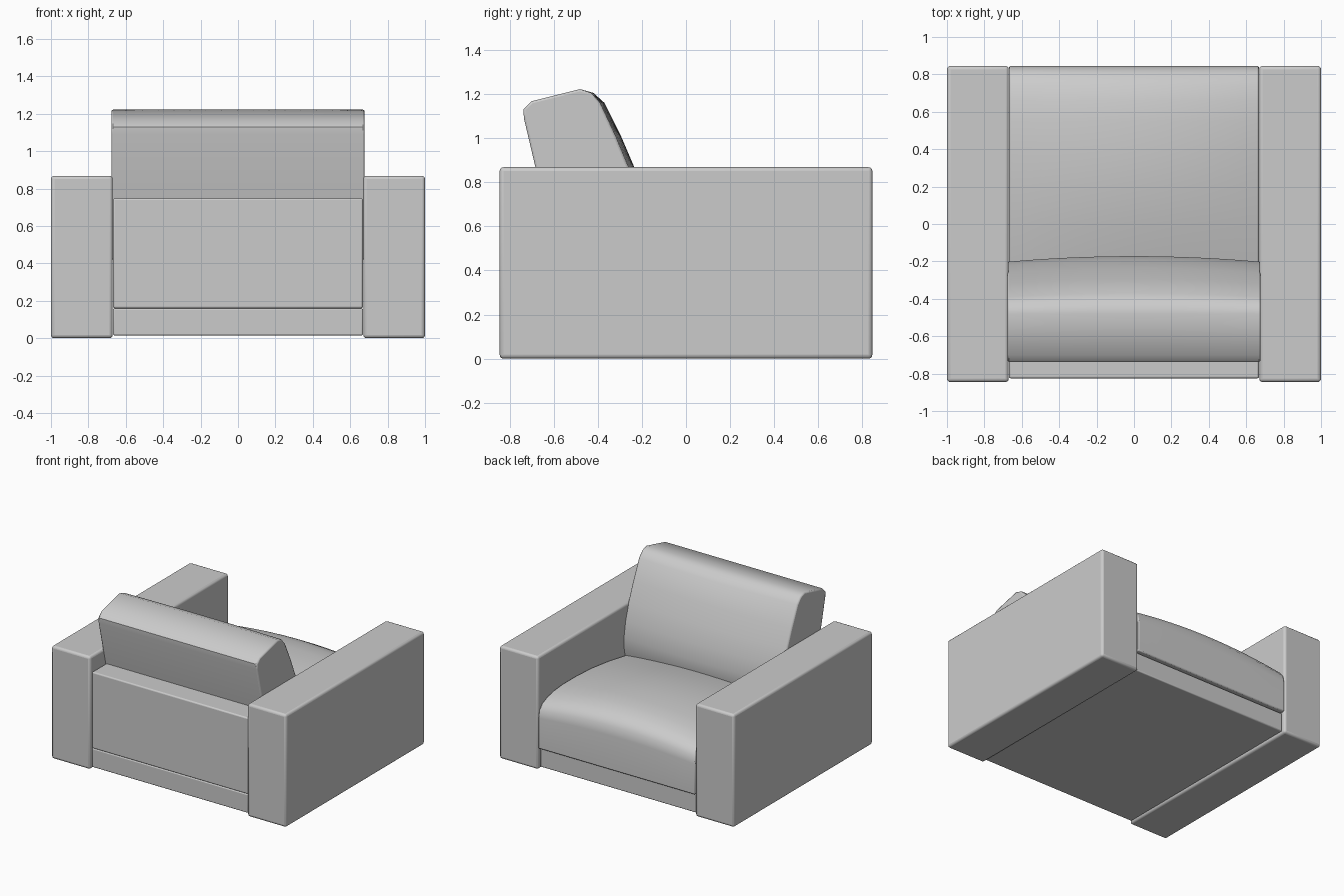
import bpy, bmesh

if "Cube" in bpy.data.objects:
    bpy.data.objects.remove(bpy.data.objects["Cube"])


def finish(name, bm, bevel, segments=3):
    bmesh.ops.recalc_face_normals(bm, faces=bm.faces)
    me = bpy.data.meshes.new(name)
    bm.to_mesh(me)
    bm.free()
    ob = bpy.data.objects.new(name, me)
    bpy.context.collection.objects.link(ob)
    mod = ob.modifiers.new("soft edges", "BEVEL")
    mod.width = bevel
    mod.segments = segments
    mod.limit_method = "ANGLE"
    mod.angle_limit = 0.9
    bpy.ops.object.select_all(action="DESELECT")
    ob.select_set(True)
    bpy.context.view_layer.objects.active = ob
    bpy.ops.object.shade_smooth_by_angle(angle=0.7)
    return ob


def box(name, lo, hi, bevel):
    bm = bmesh.new()
    bmesh.ops.create_cube(bm, size=1)
    for v in bm.verts:
        for i in range(3):
            v.co[i] = lo[i] if v.co[i] < 0 else hi[i]
    return finish(name, bm, bevel)


def cushion(name, half, profile, bevel, steps=16):
    """Loft a (y, z) outline across x; profile(u) gives the outline, u = -1..1."""
    bm = bmesh.new()
    rings = []
    for i in range(steps + 1):
        u = 2 * i / steps - 1
        rings.append([bm.verts.new((u * half, y, z)) for y, z in profile(u)])
    n = len(rings[0])
    for a, b in zip(rings, rings[1:]):
        for j in range(n):
            k = (j + 1) % n
            bm.faces.new((a[j], a[k], b[k], b[j]))
    bm.faces.new(rings[0])
    bm.faces.new(rings[-1])
    return finish(name, bm, bevel, 2)


# Arms
for side, x0, x1 in (("left", -1.0, -0.67), ("right", 0.67, 1.0)):
    box(side + "_arm", (x0, -0.845, 0), (x1, 0.845, 0.868), 0.018)

# Base and back panel
box("base", (-0.668, -0.825, 0.015), (0.668, 0.82, 0.16), 0.008)
box("back_panel", (-0.668, -0.825, 0.16), (0.668, -0.6, 0.748), 0.01)

# Seat cushion: each point is y, z and how much it swells at mid width
SEAT = [(-0.62, 0.16, 0), (-0.62, 0.38, 0.02), (-0.4, 0.44, 0.04),
        (-0.2, 0.482, 0.05), (0.0, 0.515, 0.06), (0.2, 0.54, 0.065),
        (0.4, 0.55, 0.065), (0.55, 0.55, 0.06), (0.66, 0.54, 0.06),
        (0.74, 0.522, 0.055), (0.80, 0.495, 0.05), (0.835, 0.455, 0.045),
        (0.845, 0.40, 0.03), (0.845, 0.165, 0)]
cushion("seat_cushion", 0.668,
        lambda u: [(y, z + s * (1 - u * u)) for y, z, s in SEAT], 0.008)

# Back cushion: each point is y, z and how much it swells forward at mid width
BACK = [(-0.60, 0.42, 0), (-0.655, 0.75, 0), (-0.735, 1.09, 0),
        (-0.737, 1.13, 0), (-0.70, 1.167, 0), (-0.48, 1.222, 0),
        (-0.43, 1.205, 0.01), (-0.39, 1.16, 0.02), (-0.32, 1.01, 0.025),
        (-0.262, 0.87, 0.027), (-0.222, 0.74, 0.03), (-0.202, 0.62, 0.03),
        (-0.205, 0.52, 0.03), (-0.23, 0.42, 0.02)]
cushion("back_cushion", 0.677,
        lambda u: [(y + s * (1 - u * u), z) for y, z, s in BACK], 0.01)
